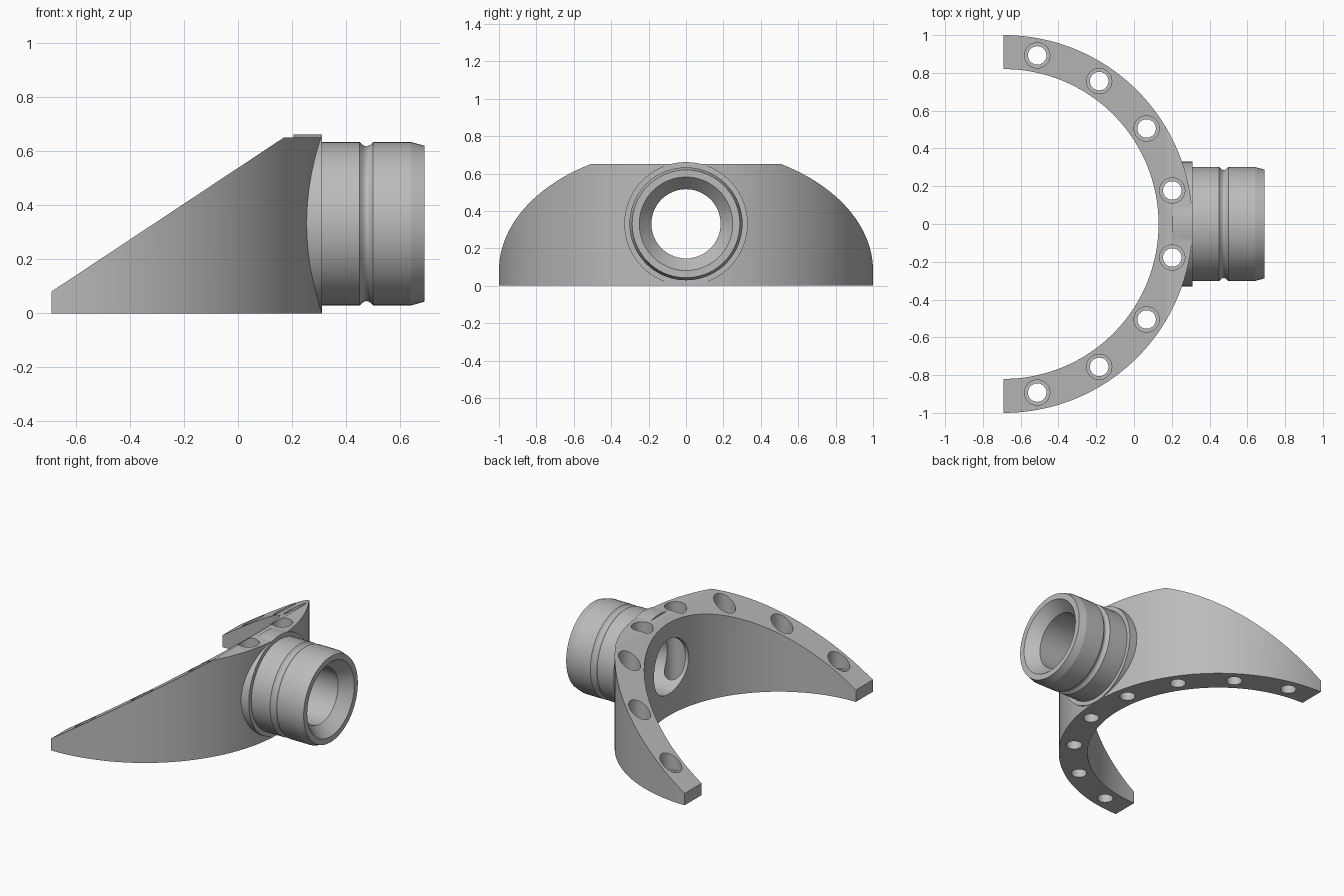
import bpy, bmesh
from math import sin, cos, pi, radians
from mathutils import Vector, Matrix

cube = bpy.data.objects.get("Cube")
if cube:
    bpy.data.objects.remove(cube, do_unlink=True)

ARC_X = -0.69      # centre of the curved body
AXIS_Z = 0.331     # height of the spout axis
OUTER, INNER, TOP = 1.0, 0.82, 0.65

grey = bpy.data.materials.new("plain grey")
grey.use_nodes = True
grey.diffuse_color = (0.5, 0.5, 0.5, 1)
bsdf = next(n for n in grey.node_tree.nodes if n.type == 'BSDF_PRINCIPLED')
bsdf.inputs["Base Color"].default_value = grey.diffuse_color
bsdf.inputs["Roughness"].default_value = 0.6


def make_object(name, bm):
    bmesh.ops.recalc_face_normals(bm, faces=bm.faces)
    mesh = bpy.data.meshes.new(name)
    bm.to_mesh(mesh)
    bm.free()
    obj = bpy.data.objects.new(name, mesh)
    bpy.context.collection.objects.link(obj)
    mesh.materials.append(grey)
    return obj


def revolve(bm, profile, matrix, steps):
    """Spin (height, radius) points about local z, then place them."""
    part = bmesh.new()
    verts = [part.verts.new((r, 0, h)) for h, r in profile]
    edges = [part.edges.new(pair) for pair in zip(verts, verts[1:])]
    bmesh.ops.spin(part, geom=verts + edges, cent=(0, 0, 0), axis=(0, 0, 1),
                   angle=2 * pi, steps=steps)
    bmesh.ops.remove_doubles(part, verts=part.verts, dist=0.0001)
    bmesh.ops.transform(part, matrix=matrix, verts=part.verts)
    temp = bpy.data.meshes.new("temp")
    part.to_mesh(temp)
    part.free()
    bm.from_mesh(temp)
    bpy.data.meshes.remove(temp)


def combine(target, tool, operation):
    tool.hide_render = True
    mod = target.modifiers.new(operation, 'BOOLEAN')
    mod.operation, mod.object, mod.solver = operation, tool, 'EXACT'
    bpy.context.view_layer.objects.active = target
    bpy.ops.object.modifier_apply(modifier=mod.name)
    bpy.data.objects.remove(tool, do_unlink=True)


# Half-ring body, extruded and sliced by the sloping top plane
bm = bmesh.new()
angles = [radians(-90 + 180 * i / 96) for i in range(97)]
rim = [(OUTER, a) for a in angles] + [(INNER, a) for a in reversed(angles)]
base = bm.faces.new([bm.verts.new((ARC_X + r * cos(a), r * sin(a), 0)) for r, a in rim])
up = bmesh.ops.extrude_face_region(bm, geom=[base])["geom"]
bmesh.ops.translate(bm, vec=(0, 0, TOP), verts=[v for v in up if isinstance(v, bmesh.types.BMVert)])
slope = Vector((0.86, 0, TOP - 0.08))
cut = bmesh.ops.bisect_plane(bm, geom=bm.verts[:] + bm.edges[:] + bm.faces[:],
                             plane_co=(ARC_X, 0, 0.08),
                             plane_no=(-slope.z, 0, slope.x), clear_outer=True)
bmesh.ops.holes_fill(bm, edges=[e for e in bm.edges if e.is_boundary], sides=0)
body = make_object("curved_bracket", bm)

# Spout with collar, rounded groove and chamfered tip
along_x = Matrix.Translation((0, 0, AXIS_Z)) @ Matrix.Rotation(pi / 2, 4, 'Y')
groove = [(0.45 + 0.05 * i / 10, 0.302 - 0.016 * sin(pi * i / 10)) for i in range(11)]
spout_profile = ([(0.205, 0), (0.205, 0.33), (0.311, 0.33), (0.311, 0.302)] + groove
                 + [(0.64, 0.302), (0.69, 0.288), (0.69, 0)])
bm = bmesh.new()
revolve(bm, spout_profile, along_x, 72)
combine(body, make_object("spout", bm), 'UNION')

# Flared bore through spout and body
bm = bmesh.new()
revolve(bm, [(-0.1, 0), (-0.1, 0.185), (0.615, 0.185), (0.75, 0.302), (0.75, 0)], along_x, 72)
combine(body, make_object("bore_cutter", bm), 'DIFFERENCE')

# Eight stepped bolt holes around the arc
bm = bmesh.new()
hole = [(-0.1, 0), (-0.1, 0.049), (0.12, 0.049), (0.12, 0.067), (0.9, 0.067), (0.9, 0)]
for i in range(8):
    a = radians(22.5 * (i - 3.5))
    place = Matrix.Translation((ARC_X + 0.91 * cos(a), 0.91 * sin(a), 0))
    revolve(bm, hole, place, 32)
combine(body, make_object("bolt_hole_cutter", bm), 'DIFFERENCE')

# Smooth curves, sharp edges
bpy.ops.object.select_all(action='DESELECT')
body.select_set(True)
bpy.context.view_layer.objects.active = body
bpy.ops.object.shade_smooth_by_angle(angle=radians(14))
